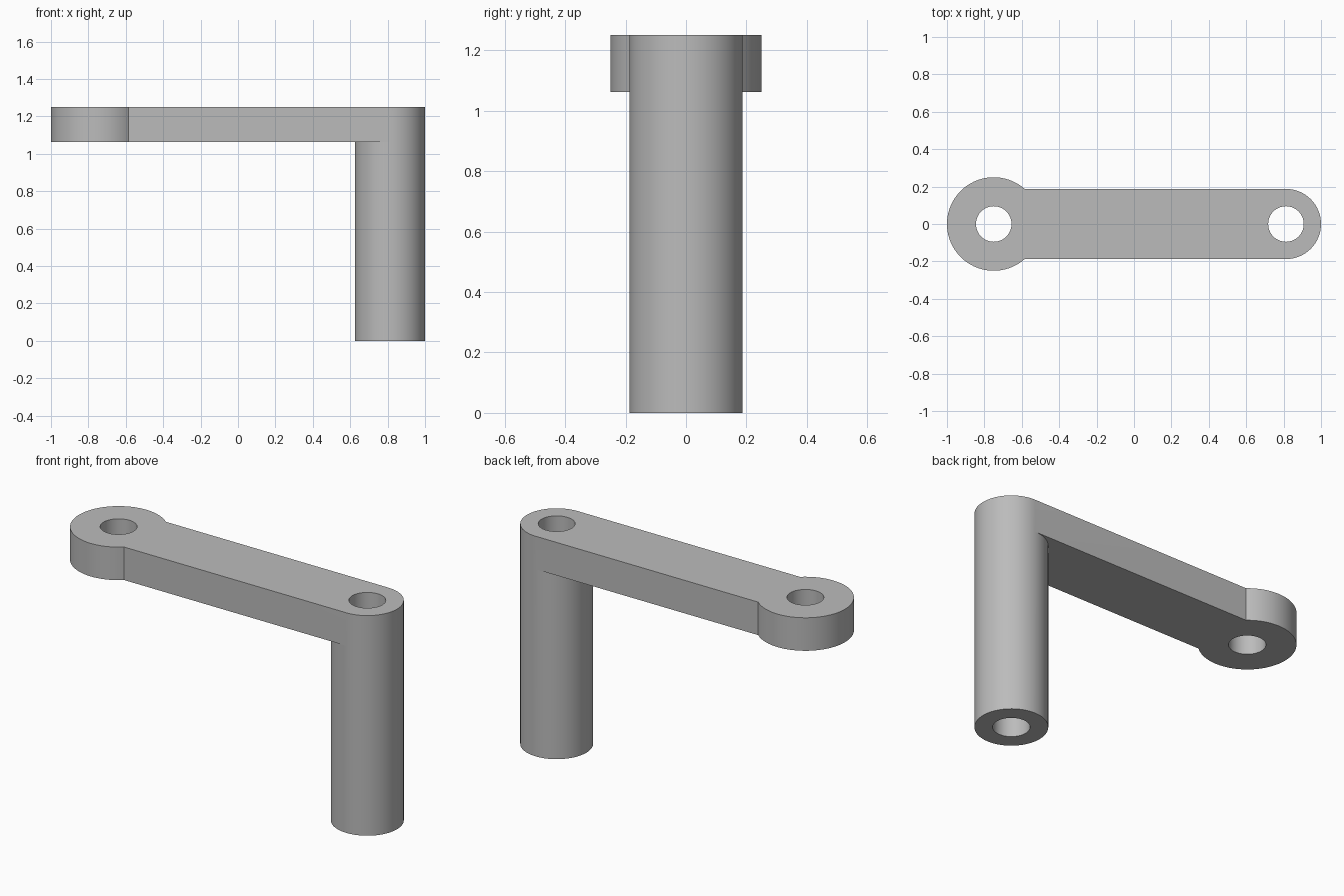
import bpy, bmesh
from math import pi, sin, cos, asin

cube = bpy.data.objects.get("Cube")
if cube:
    bpy.data.objects.remove(cube)

TOP, UNDER = 1.25, 1.0625          # arm top and underside
POST_X, POST_R = 0.8125, 0.1875
BOSS_X, BOSS_R = -0.75, 0.25
HOLE_R = 0.095
SEG = 64

steel = bpy.data.materials.new("plain grey")
steel.use_nodes = True
grey = (0.5, 0.5, 0.5, 1)
steel.diffuse_color = grey
steel.node_tree.nodes["Principled BSDF"].inputs["Base Color"].default_value = grey

bm = bmesh.new()


def arc(cx, r, a0, a1, n):
    return [(cx + r * cos(a0 + (a1 - a0) * i / n), r * sin(a0 + (a1 - a0) * i / n))
            for i in range(n + 1)]


def circle(cx, r):
    return arc(cx, r, -pi / 2, 1.5 * pi, SEG)[:-1]


def wall(points, z0, z1):
    """Upright wall along a closed outline."""
    low = [bm.verts.new((x, y, z0)) for x, y in points]
    high = [bm.verts.new((x, y, z1)) for x, y in points]
    for i in range(len(points)):
        j = (i + 1) % len(points)
        bm.faces.new((low[i], low[j], high[j], high[i]))


def cap(loops, z):
    """Flat face bounded by an outline and its holes."""
    edges = []
    for points in loops:
        vs = [bm.verts.new((x, y, z)) for x, y in points]
        edges += [bm.edges.new((vs[i - 1], vs[i])) for i in range(len(vs))]
    bmesh.ops.triangle_fill(bm, edges=edges, use_beauty=True)


# Outlines
neck = asin(POST_R / BOSS_R)
boss = arc(BOSS_X, BOSS_R, neck, 2 * pi - neck, 56)
post_front = arc(POST_X, POST_R, -pi / 2, pi / 2, SEG // 2)
post_back = arc(POST_X, POST_R, 1.5 * pi, pi / 2, SEG // 2)
arm = boss + post_front
boss_hole = circle(BOSS_X, HOLE_R)
post_hole = circle(POST_X, HOLE_R)
post = circle(POST_X, POST_R)

# Arm with its round boss and the rounded post end
wall(arm, UNDER, TOP)
wall(boss_hole, UNDER, TOP)
cap([arm, boss_hole, post_hole], TOP)
cap([boss + post_back, boss_hole], UNDER)

# Hollow post
wall(post, 0, UNDER)
wall(post_hole, 0, TOP)
cap([post, post_hole], 0)

bmesh.ops.remove_doubles(bm, verts=bm.verts, dist=0.0001)
bmesh.ops.recalc_face_normals(bm, faces=bm.faces)

mesh = bpy.data.meshes.new("crank_arm")
bm.to_mesh(mesh)
bm.free()
mesh.materials.append(steel)
crank = bpy.data.objects.new("crank_arm", mesh)
bpy.context.collection.objects.link(crank)
bpy.ops.object.select_all(action='DESELECT')
crank.select_set(True)
bpy.context.view_layer.objects.active = crank
bpy.ops.object.shade_smooth_by_angle(angle=pi / 6)
